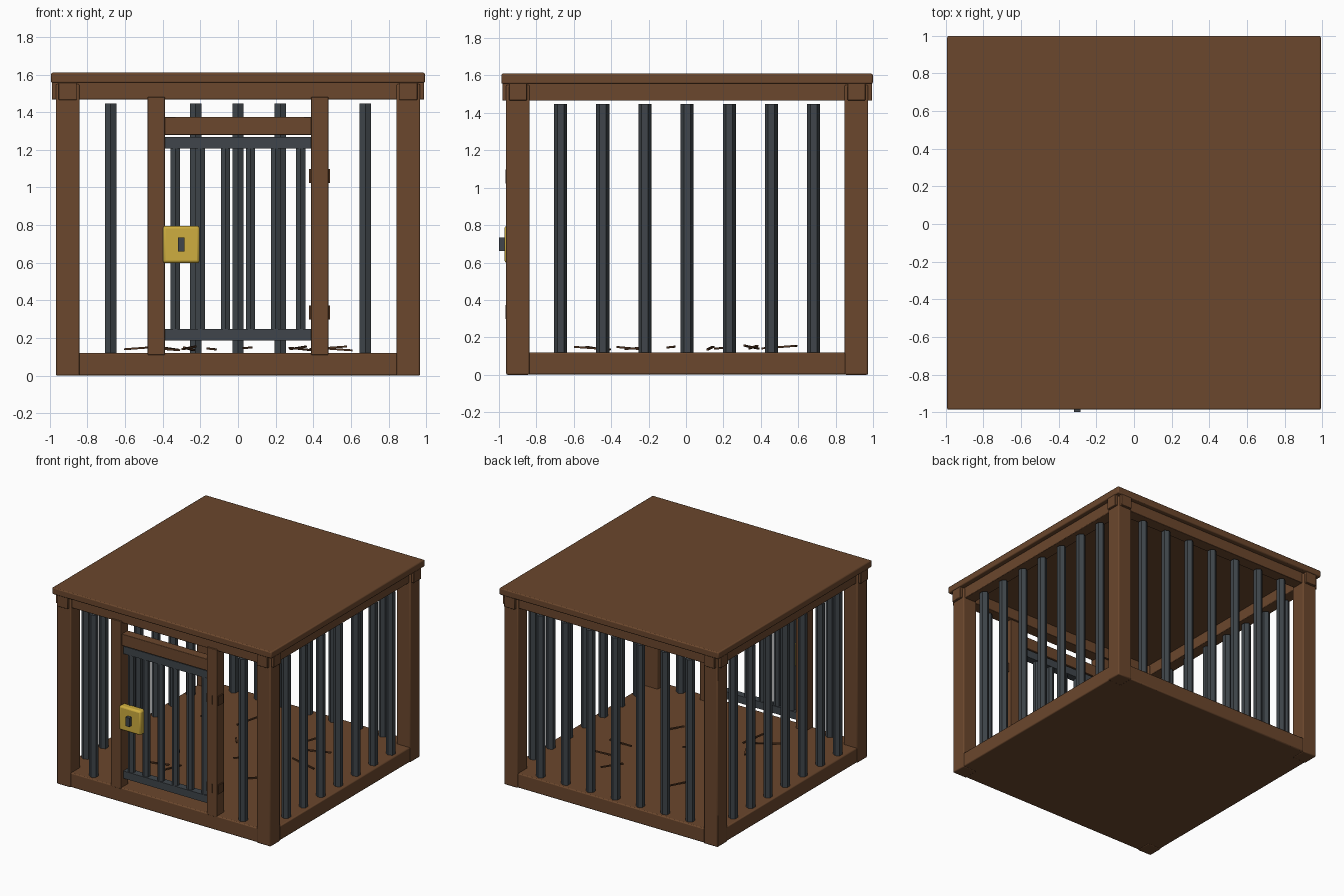
import bpy
import math
from mathutils import Matrix

cube = bpy.data.objects.get("Cube")
if cube:
    bpy.data.objects.remove(cube, do_unlink=True)


def material(name, rgb):
    mat = bpy.data.materials.new(name)
    mat.use_nodes = True
    color = (*rgb, 1.0)
    mat.diffuse_color = color
    mat.node_tree.nodes["Principled BSDF"].inputs["Base Color"].default_value = color
    return mat


WOOD = material("brown wood", (0.147, 0.063, 0.026))
DARK_WOOD = material("dark brown", (0.095, 0.04, 0.017))
IRON = material("dark iron", (0.05, 0.06, 0.069))
GOLD = material("gold", (0.62, 0.42, 0.05))

MID_Y = 0.006      # depth centre of the cage body
FLOOR = 0.12       # top of the floor slab
EAVE = 1.555       # underside of the roof
EDGE = 0.905       # distance of posts and bars from the centre


def finish(obj, name, mat, bevel=0.0):
    obj.name = name
    obj.data.materials.append(mat)
    if bevel:
        mod = obj.modifiers.new("bevel", "BEVEL")
        mod.width = bevel
        mod.segments = 2
        bpy.ops.object.shade_smooth_by_angle(angle=math.radians(30))
    return obj


def box(name, mat, x, y, z, bevel=0.0):
    """Box spanning the (low, high) ranges x, y and z."""
    bpy.ops.mesh.primitive_cube_add(size=1)
    obj = bpy.context.object
    lows, highs = zip(x, y, z)
    size = [h - l for l, h in zip(lows, highs)]
    mid = [(h + l) / 2 for l, h in zip(lows, highs)]
    obj.data.transform(Matrix.Diagonal((*size, 1)))
    obj.location = mid
    return finish(obj, name, mat, bevel)


def around(mid, half):
    return (mid - half, mid + half)


def bar(name, x, y, z, radius):
    """Upright six-sided bar."""
    bpy.ops.mesh.primitive_cylinder_add(vertices=6, radius=radius, depth=z[1] - z[0],
                                        location=(x, y, sum(z) / 2))
    return finish(bpy.context.object, name, IRON)


# Floor and roof slabs
box("floor", WOOD, around(0, 0.963), around(MID_Y, 0.963), (0.002, FLOOR), 0.008)
box("roof", WOOD, around(0, 0.993), around(MID_Y, 0.993), (EAVE, 1.61), 0.008)

# Corner posts and crossing beams under the roof
for sx in (-1, 1):
    for sy in (-1, 1):
        box("corner_post", WOOD, around(sx * EDGE, 0.063),
            around(MID_Y + sy * EDGE, 0.063), (0, EAVE - 0.005), 0.008)
    box("side_beam", WOOD, around(sx * EDGE, 0.048), around(MID_Y, 0.988),
        (1.465, EAVE + 0.005), 0.004)
for sy in (-1, 1):
    box("cross_beam", WOOD, around(0, 0.988), around(MID_Y + sy * EDGE, 0.048),
        (1.467, EAVE + 0.005), 0.004)

# Wall bars, with the front centre left open for the door
BAR_Z = (FLOOR - 0.01, 1.447)
for i in range(-3, 4):
    offset = i * 0.2255
    for sx in (-1, 1):
        bar("side_bar", sx * EDGE, MID_Y + offset, BAR_Z, 0.035)
    bar("back_bar", offset, MID_Y + EDGE, BAR_Z, 0.035)
    if abs(i) == 3:
        bar("front_bar", offset, MID_Y - EDGE, BAR_Z, 0.035)

# Wooden door frame
FRONT = MID_Y - EDGE
for sx in (-1, 1):
    box("door_post", WOOD, around(sx * 0.434, 0.046), around(FRONT - 0.013, 0.046),
        (FLOOR - 0.01, 1.48), 0.003)
box("door_lintel", WOOD, around(0, 0.4), around(FRONT - 0.01, 0.038), (1.28, 1.375), 0.003)

# Iron door
for name, z in (("door_top_rail", (1.207, 1.268)), ("door_bottom_rail", (0.187, 0.247))):
    box(name, IRON, around(0, 0.39), around(FRONT, 0.03), z)
for i in range(6):
    bar("door_bar", (i - 2.5) * 0.133, FRONT, (0.2, 1.25), 0.029)

# Hinges
for z in (0.335, 1.06):
    box("hinge_plate", DARK_WOOD, around(0.434, 0.056), around(FRONT - 0.02, 0.03),
        around(z, 0.037))
    box("hinge_pin", WOOD, around(0.434, 0.004), around(FRONT - 0.06, 0.005),
        around(z, 0.037))

# Lock with its keyhole block
box("lock", GOLD, around(-0.302, 0.098), (-0.971, -0.905), around(0.697, 0.099), 0.014)
box("keyhole", IRON, around(-0.302, 0.018), (-1.0, -0.95), around(0.697, 0.036))

# Loose twigs on the floor: x, y, turn in degrees, length
twigs = [(0.5, 0.13, -8, 0.22), (0.48, 0.36, 12, 0.2), (0.33, -0.3, 50, 0.18),
         (0.05, -0.08, 40, 0.06), (-0.14, 0.18, -50, 0.07), (-0.26, 0.5, 70, 0.2),
         (-0.4, -0.49, 25, 0.2), (-0.5, 0.35, -20, 0.22), (-0.35, -0.27, -60, 0.13),
         (0.32, 0.5, 65, 0.19), (-0.26, -0.5, 75, 0.2)]
for i, (x, y, turn, length) in enumerate(twigs):
    twig = box("twig", DARK_WOOD, around(0, length / 2), around(0, 0.006), around(0, 0.005))
    twig.location = (x, y, 0.142 + 0.006 * (i % 2))
    twig.rotation_euler = (0, math.radians(4 * (-1) ** i), math.radians(turn))
